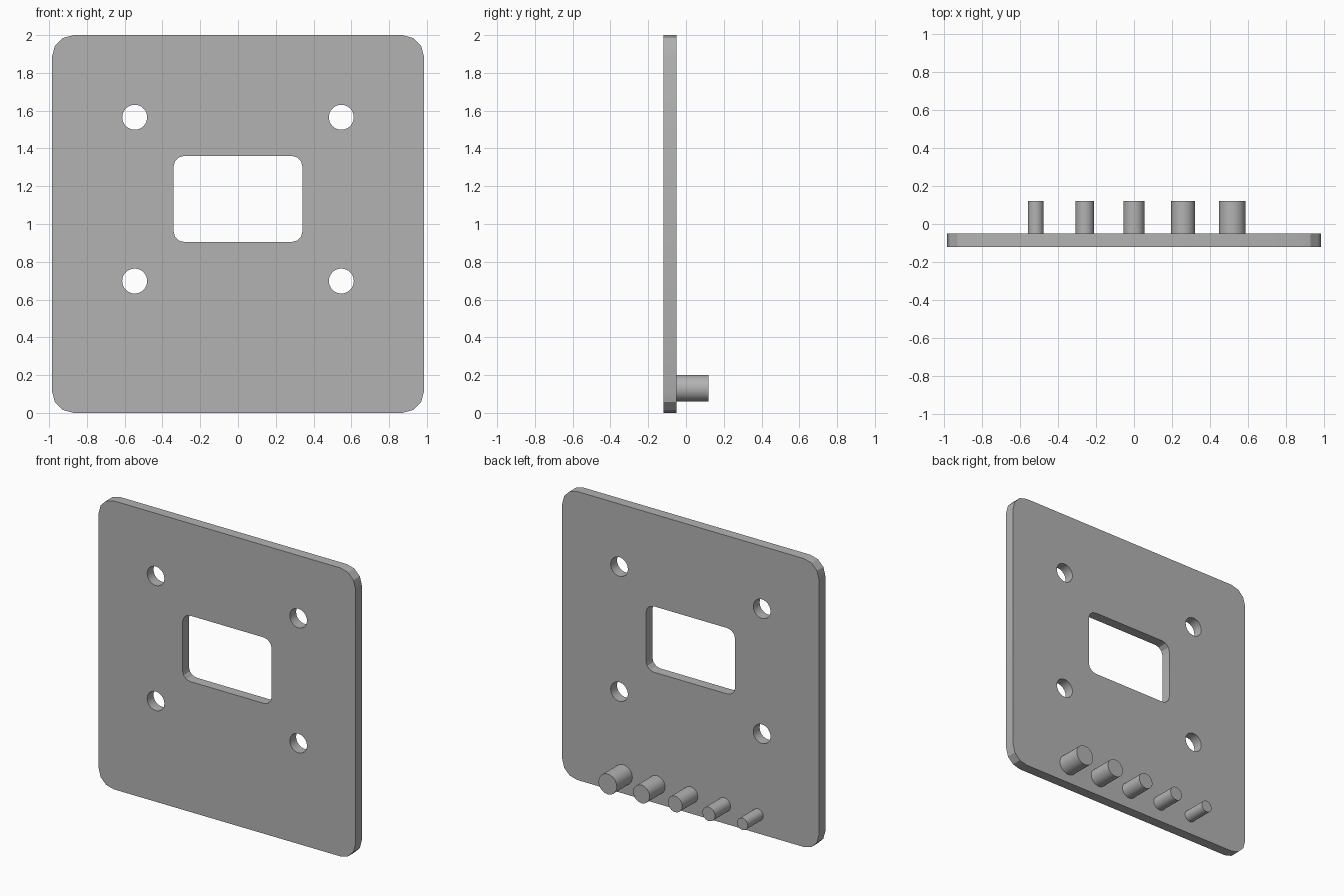
import bpy, bmesh, math
from mathutils import Matrix, Vector

if "Cube" in bpy.data.objects:
    bpy.data.objects.remove(bpy.data.objects["Cube"])

grey = bpy.data.materials.new("grey_metal")
grey.diffuse_color = (0.45, 0.45, 0.45, 1)
grey.use_nodes = True
grey.node_tree.nodes["Principled BSDF"].inputs["Base Color"].default_value = grey.diffuse_color

FRONT, BACK, PEG_END = -0.12, -0.05, 0.12


def rounded_rect(x0, x1, z0, z1, r, steps=3):
    """Rectangle outline with rounded corners."""
    pts = []
    corners = [(x1 - r, z1 - r), (x0 + r, z1 - r), (x0 + r, z0 + r), (x1 - r, z0 + r)]
    for i, (cx, cz) in enumerate(corners):
        for s in range(steps + 1):
            a = math.pi / 2 * (i + s / steps)
            pts.append((cx + r * math.cos(a), cz + r * math.sin(a)))
    return pts


def circle(cx, cz, r, n=32):
    return [(cx + r * math.cos(2 * math.pi * i / n),
             cz + r * math.sin(2 * math.pi * i / n)) for i in range(n)]


def finish(bm, name):
    bmesh.ops.recalc_face_normals(bm, faces=bm.faces[:])
    mesh = bpy.data.meshes.new(name)
    bm.to_mesh(mesh)
    bm.free()
    mesh.materials.append(grey)
    ob = bpy.data.objects.new(name, mesh)
    bpy.context.collection.objects.link(ob)
    bpy.ops.object.select_all(action='DESELECT')
    ob.select_set(True)
    bpy.context.view_layer.objects.active = ob
    bpy.ops.object.shade_smooth_by_angle(angle=math.radians(25))


# Plate with a rounded window and four bolt holes
loops = [rounded_rect(-0.985, 0.985, 0, 2, 0.115),
         rounded_rect(-0.342, 0.342, 0.904, 1.361, 0.06)]
loops += [circle(x, z, 0.066) for x in (-0.547, 0.547) for z in (0.698, 1.565)]
bm = bmesh.new()
for pts in loops:
    vs = [bm.verts.new((x, FRONT, z)) for x, z in pts]
    for a, b in zip(vs, vs[1:] + vs[:1]):
        bm.edges.new((a, b))
bmesh.ops.triangle_fill(bm, edges=bm.edges[:], use_beauty=True, normal=Vector((0, -1, 0)))
ext = bmesh.ops.extrude_face_region(bm, geom=bm.faces[:], use_keep_orig=True)
bmesh.ops.translate(bm, vec=(0, BACK - FRONT, 0),
                    verts=[g for g in ext["geom"] if isinstance(g, bmesh.types.BMVert)])
finish(bm, "plate")

# Row of pegs on the back, growing in diameter
for i in range(5):
    r = 0.041 + 0.0073 * i
    bm = bmesh.new()
    bmesh.ops.create_cone(
        bm, cap_ends=True, segments=32, radius1=r, radius2=r, depth=PEG_END - BACK,
        matrix=Matrix.Translation((-0.517 + 0.2585 * i, (BACK + PEG_END) / 2, 0.13))
        @ Matrix.Rotation(math.pi / 2, 4, 'X'))
    finish(bm, f"peg_{i + 1}")
